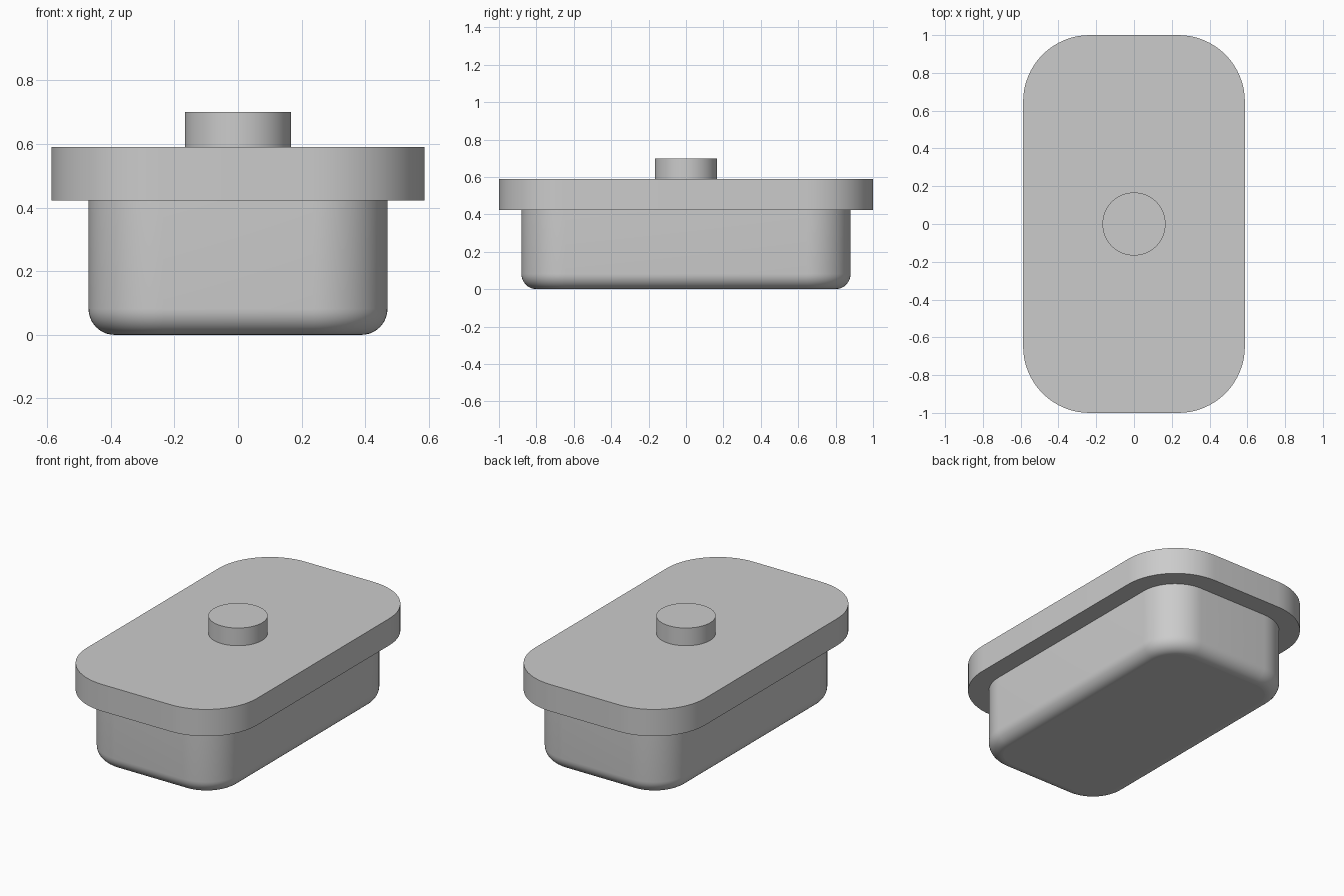
import bpy, bmesh
from math import sin, cos, pi, radians

cube = bpy.data.objects.get("Cube")
if cube:
    bpy.data.objects.remove(cube, do_unlink=True)

# Single plain grey
grey = bpy.data.materials.new("plain_grey")
grey.use_nodes = True
colour = (0.6, 0.6, 0.6, 1)
grey.diffuse_color = colour
grey.node_tree.nodes["Principled BSDF"].inputs["Base Color"].default_value = colour

CORNER_STEPS = 16


def outline(half_x, half_y, radius):
    """Rounded rectangle, counter-clockwise."""
    points = []
    corners = [(1, 1), (-1, 1), (-1, -1), (1, -1)]
    for quarter, (sx, sy) in enumerate(corners):
        for step in range(CORNER_STEPS + 1):
            a = (quarter + step / CORNER_STEPS) * pi / 2
            points.append((sx * (half_x - radius) + radius * cos(a),
                           sy * (half_y - radius) + radius * sin(a)))
    return points


def loft(name, half_x, half_y, radius, levels):
    """Stack inset outlines given as (inset, z), bottom to top, and cap both ends."""
    bm = bmesh.new()
    rings = []
    for inset, z in levels:
        ring = outline(half_x - inset, half_y - inset, radius - inset)
        rings.append([bm.verts.new((x, y, z)) for x, y in ring])
    for low, high in zip(rings, rings[1:]):
        for i in range(len(low)):
            j = (i + 1) % len(low)
            bm.faces.new((low[i], low[j], high[j], high[i]))
    bm.faces.new(rings[0][::-1])
    bm.faces.new(rings[-1])
    bmesh.ops.remove_doubles(bm, verts=bm.verts, dist=1e-5)
    bmesh.ops.recalc_face_normals(bm, faces=bm.faces)
    mesh = bpy.data.meshes.new(name)
    bm.to_mesh(mesh)
    bm.free()
    mesh.materials.append(grey)
    obj = bpy.data.objects.new(name, mesh)
    bpy.context.collection.objects.link(obj)

    bpy.ops.object.select_all(action='DESELECT')
    obj.select_set(True)
    bpy.context.view_layer.objects.active = obj
    bpy.ops.object.shade_smooth_by_angle(angle=radians(30))
    # Keep the end caps perfectly flat
    for face in obj.data.polygons:
        if abs(face.normal.z) > 0.999:
            face.use_smooth = False
    return obj


LID_BOTTOM, LID_TOP, KNOB_TOP = 0.423, 0.59, 0.70

# Body with a rounded lower edge
FILLET, STEPS = 0.082, 10
levels = []
for k in range(STEPS + 1):
    a = k / STEPS * pi / 2
    levels.append((FILLET * (1 - sin(a)), FILLET * (1 - cos(a))))
levels.append((0, LID_BOTTOM))
loft("body", 0.47, 0.88, 0.235, levels)

# Overhanging lid
loft("lid", 0.587, 1.0, 0.352, [(0, LID_BOTTOM), (0, LID_TOP)])

# Round knob
loft("knob", 0.167, 0.167, 0.167, [(0, LID_TOP), (0, KNOB_TOP)])
